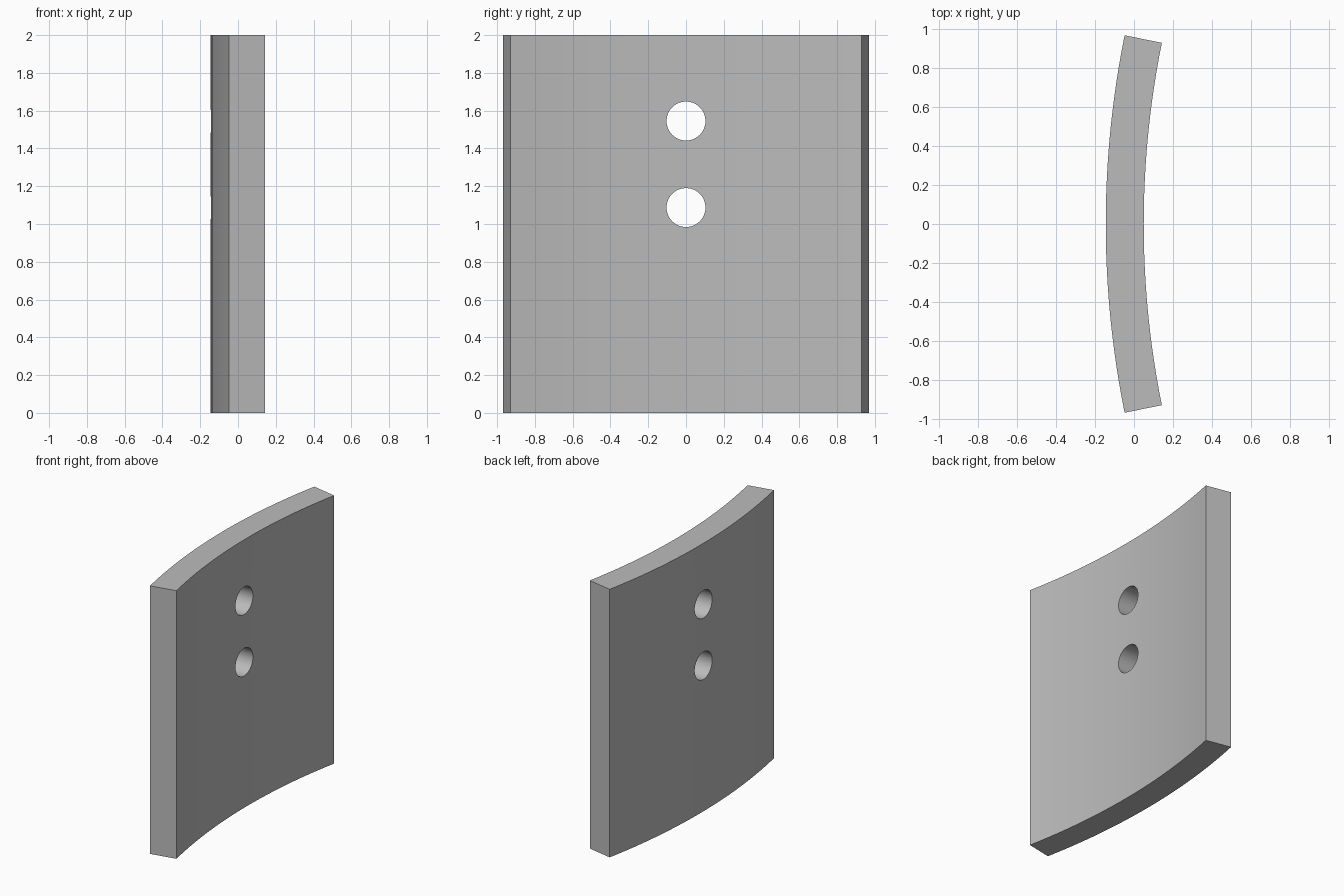
import bpy, bmesh, math

if "Cube" in bpy.data.objects:
    bpy.data.objects.remove(bpy.data.objects["Cube"])

HEIGHT = 2.0
R_IN, THICK, CENTRE_X = 4.70, 0.195, 4.75
HALF_ANGLE = math.asin(0.93 / R_IN)
SEGMENTS = 24
HOLE_RADIUS = 0.103
HOLE_HEIGHTS = (1.087, 1.545)

grey = bpy.data.materials.new("plain grey")
grey.diffuse_color = (0.5, 0.5, 0.5, 1)
grey.use_nodes = True
grey.node_tree.nodes["Principled BSDF"].inputs["Base Color"].default_value = grey.diffuse_color


def arc(radius):
    """Points along an arc bowed towards -x."""
    angles = [HALF_ANGLE * (2 * i / SEGMENTS - 1) for i in range(SEGMENTS + 1)]
    return [(CENTRE_X - radius * math.cos(a), radius * math.sin(a)) for a in angles]


# Curved plate: arc-shaped profile extruded upwards
bm = bmesh.new()
profile = arc(R_IN) + arc(R_IN + THICK)[::-1]
base = bm.faces.new([bm.verts.new((x, y, 0)) for x, y in profile])
top = bmesh.ops.extrude_face_region(bm, geom=[base])["geom"]
bmesh.ops.translate(bm, vec=(0, 0, HEIGHT),
                    verts=[g for g in top if isinstance(g, bmesh.types.BMVert)])
bmesh.ops.recalc_face_normals(bm, faces=bm.faces)
mesh = bpy.data.meshes.new("curved_plate")
bm.to_mesh(mesh)
bm.free()
plate = bpy.data.objects.new("curved_plate", mesh)
bpy.context.collection.objects.link(plate)
mesh.materials.append(grey)

# Two round bolt holes, cut straight through along x
for z in HOLE_HEIGHTS:
    bpy.ops.mesh.primitive_cylinder_add(vertices=48, radius=HOLE_RADIUS, depth=1,
                                        location=(0, 0, z),
                                        rotation=(0, math.pi / 2, 0))
    cutter = bpy.context.object
    cutter.name = "hole_cutter"
    cutter.data.materials.append(grey)
    cutter.hide_render = True
    cutter.display_type = 'WIRE'
    cut = plate.modifiers.new("bolt_hole", 'BOOLEAN')
    cut.operation = 'DIFFERENCE'
    cut.solver = 'EXACT'
    cut.object = cutter

# Apply the cuts, remove the cutters and smooth the curved faces
bpy.ops.object.select_all(action='DESELECT')
plate.select_set(True)
bpy.context.view_layer.objects.active = plate
for mod in list(plate.modifiers):
    cutter = mod.object
    bpy.ops.object.modifier_apply(modifier=mod.name)
    bpy.data.objects.remove(cutter)
bpy.ops.object.shade_smooth_by_angle(angle=math.radians(30))
